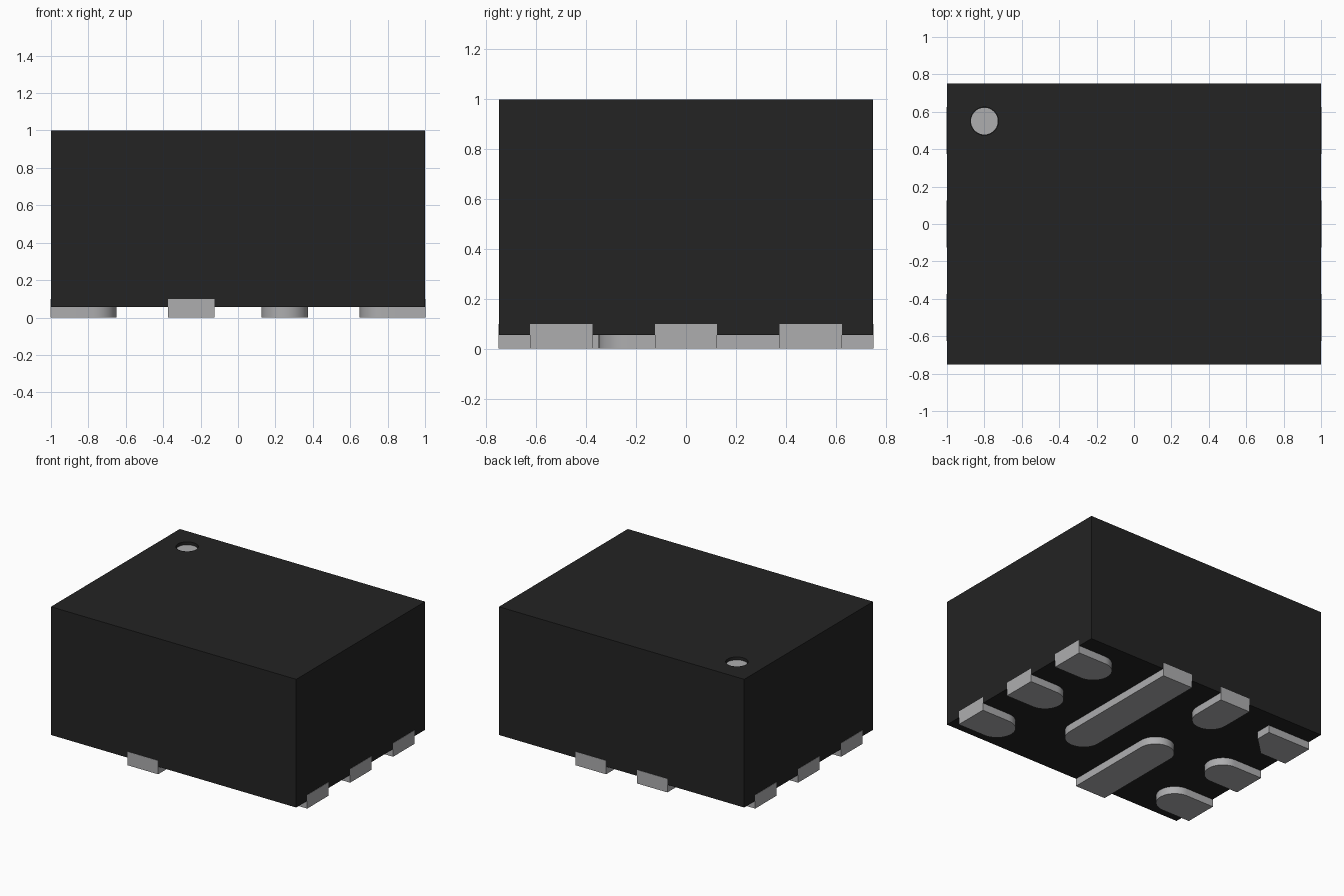
import bpy, bmesh, math

if "Cube" in bpy.data.objects:
    bpy.data.objects.remove(bpy.data.objects["Cube"])

BASE, TOP = 0.055, 1.0      # body underside and top
PAD_H, OUT = 0.10, 0.002    # pad height and slight outset from the walls
HX, HY, HW = 1.0, 0.75, 0.125


def material(name, rgb):
    m = bpy.data.materials.new(name)
    m.diffuse_color = (*rgb, 1)
    m.use_nodes = True
    m.node_tree.nodes["Principled BSDF"].inputs["Base Color"].default_value = m.diffuse_color
    return m


BLACK = material("black plastic", (0.017, 0.017, 0.017))
METAL = material("grey metal", (0.42, 0.42, 0.43))


def prism(name, outline, z0, z1, mat):
    """Extrude a flat outline from z0 to z1."""
    bm = bmesh.new()
    face = bm.faces.new([bm.verts.new((x, y, z0)) for x, y in outline])
    ext = bmesh.ops.extrude_face_region(bm, geom=[face])["geom"]
    for v in ext:
        if isinstance(v, bmesh.types.BMVert):
            v.co.z = z1
    bmesh.ops.recalc_face_normals(bm, faces=bm.faces)
    me = bpy.data.meshes.new(name)
    bm.to_mesh(me)
    bm.free()
    me.materials.append(mat)
    ob = bpy.data.objects.new(name, me)
    bpy.context.collection.objects.link(ob)
    return ob


def smooth(ob):
    bpy.ops.object.select_all(action='DESELECT')
    bpy.context.view_layer.objects.active = ob
    ob.select_set(True)
    bpy.ops.object.shade_smooth_by_angle(angle=math.radians(30))


def circle(cx, cy, r, n=40):
    return [(cx + r * math.cos(2 * math.pi * i / n),
             cy + r * math.sin(2 * math.pi * i / n)) for i in range(n)]


def pad(name, x, y, angle, length):
    """Contact starting at the wall point (x, y), running inward along angle, round inner end."""
    shape = [(-OUT, HW), (-OUT, -HW)]
    for i in range(21):
        a = -math.pi / 2 + math.pi * i / 20
        shape.append((length - HW + HW * math.cos(a), HW * math.sin(a)))
    c, s = math.cos(angle), math.sin(angle)
    smooth(prism(name, [(x + u * c - v * s, y + u * s + v * c) for u, v in shape],
                 0, PAD_H, METAL))


# Body with a shallow round recess for the orientation mark
body = prism("body", [(-HX, -HY), (HX, -HY), (HX, HY), (-HX, HY)], BASE, TOP, BLACK)
cutter = prism("recess_cutter", circle(-0.8, 0.55, 0.075), 0.975, 1.1, BLACK)
cutter.hide_render = True
cutter.hide_viewport = True
cut = body.modifiers.new("recess", 'BOOLEAN')
cut.object = cutter
cut.operation = 'DIFFERENCE'
cut.solver = 'EXACT'

# Light disc in the recess
prism("orientation_mark", circle(-0.8, 0.55, 0.0715), 0.97, 0.98, METAL)

# Side contacts
for i, y in enumerate((-0.5, 0.0, 0.5)):
    pad(f"right_contact_{i + 1}", HX, y, math.pi, 0.35)
    if y < 0.4:
        pad(f"left_contact_{i + 1}", -HX, y, 0, 0.35)

# First contact has a chamfered inner corner
prism("first_contact", [(-HX - OUT, 0.375), (-0.79, 0.375), (-0.65, 0.51),
                        (-0.65, 0.625), (-HX - OUT, 0.625)], 0, PAD_H, METAL)

# Front and back contacts
pad("front_contact", -0.25, -HY, math.pi / 2, 0.80)
pad("back_contact_short", -0.25, HY, -math.pi / 2, 0.375)
pad("back_contact_long", 0.25, HY, -math.pi / 2, 1.10)
